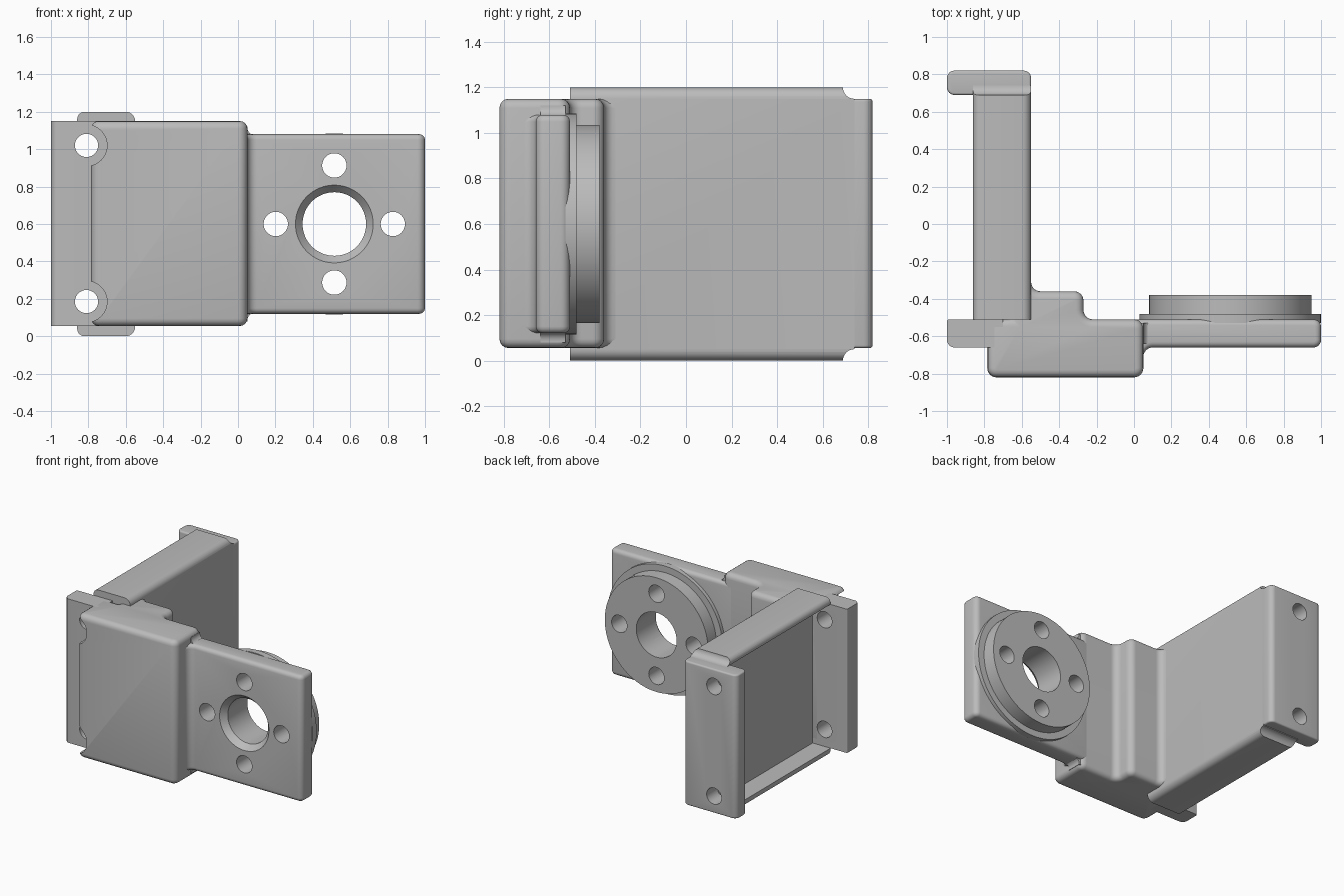
import bpy, bmesh, math
from mathutils import Vector, Matrix

if "Cube" in bpy.data.objects:
    bpy.data.objects.remove(bpy.data.objects["Cube"], do_unlink=True)

grey = bpy.data.materials.new("plain grey")
grey.use_nodes = True
grey.diffuse_color = (0.5, 0.5, 0.5, 1)
grey.node_tree.nodes["Principled BSDF"].inputs["Base Color"].default_value = (0.5, 0.5, 0.5, 1)


def add_object(name, bm):
    bmesh.ops.recalc_face_normals(bm, faces=bm.faces)
    mesh = bpy.data.meshes.new(name)
    bm.to_mesh(mesh)
    bm.free()
    mesh.materials.append(grey)
    obj = bpy.data.objects.new(name, mesh)
    bpy.context.collection.objects.link(obj)
    return obj


def rounded(corners, steps=6):
    """Outline from right-angled corners (u, v, radius)."""
    out = []
    for i, (u, v, r) in enumerate(corners):
        p = Vector((u, v))
        if r == 0:
            out.append(p)
            continue
        a = (Vector(corners[i - 1][:2]) - p).normalized() * r
        b = (Vector(corners[(i + 1) % len(corners)][:2]) - p).normalized() * r
        for k in range(steps + 1):
            t = math.pi / 2 * k / steps
            out.append(p + a + b - b * math.cos(t) - a * math.sin(t))
    return out


def extrude(name, corners, lo, hi, axis="Z", bevel=0):
    bm = bmesh.new()
    place = (lambda p: (p.x, p.y, lo)) if axis == "Z" else (lambda p: (p.x, lo, p.y))
    face = bm.faces.new([bm.verts.new(place(p)) for p in rounded(corners)])
    new = bmesh.ops.extrude_face_region(bm, geom=[face])["geom"]
    shift = Vector((0, 0, hi - lo)) if axis == "Z" else Vector((0, hi - lo, 0))
    bmesh.ops.translate(bm, vec=shift, verts=[g for g in new if isinstance(g, bmesh.types.BMVert)])
    obj = add_object(name, bm)
    if bevel:
        mod = obj.modifiers.new("round", "BEVEL")
        mod.width, mod.segments = bevel, 4
        mod.limit_method, mod.angle_limit = "ANGLE", math.radians(50)
        mod.use_clamp_overlap = False
    return obj


def rod(name, x, z, y0, y1, r0, r1=None, sides=64):
    """Round bar along y, radius r0 at y0 and r1 at y1."""
    bm = bmesh.new()
    bmesh.ops.create_cone(bm, cap_ends=True, segments=sides, radius1=r1 or r0, radius2=r0, depth=y1 - y0,
                          matrix=Matrix.Translation((x, (y0 + y1) / 2, z)) @ Matrix.Rotation(math.pi / 2, 4, "X"))
    return add_object(name, bm)


def rect(x0, x1, y0, y1, r):
    return [(x0, y0, r), (x1, y0, r), (x1, y1, r), (x0, y1, r)]


# Main block with the rear step and the fillet into the arm
body = extrude("main_block", [
    (-.785, -.82, .05), (.05, -.82, .05), (.05, -.51, .05), (-.27, -.51, .05), (-.27, -.36, .05),
    (-.55, -.36, .05), (-.55, -.27, 0), (-.65, -.27, 0), (-.65, -.51, 0), (-.785, -.51, 0)],
    .055, 1.15, bevel=.04)

# Side plate with fillets where it meets the block
plate = extrude("side_plate", [
    (-.05, -.75, 0), (.05, -.75, 0), (.05, -.66, .05), (1, -.66, .04), (1, -.51, .04), (-.05, -.51, 0)],
    .12, 1.08, bevel=.03)
extrude("plate_blend", [
    (0, .08, 0), (.05, .08, 0), (.05, .125, .04), (.12, .125, 0),
    (.12, 1.075, 0), (.05, 1.075, .04), (.05, 1.12, 0), (0, 1.12, 0)], -.64, -.53, axis="Y")

# Round boss behind the side plate
rim = rod("boss_rim", .515, .6, -.53, -.482, .485, sides=96)
boss = rod("boss", .515, .6, -.53, -.38, .435, sides=96)

# Channel-shaped arm, open towards the outer side
arm = extrude("channel_arm", [
    (-.86, 0, .04), (-.55, 0, .05), (-.55, 1.2, .05), (-.86, 1.2, .04),
    (-.86, 1.15, 0), (-.71, 1.15, 0), (-.71, .055, 0), (-.86, .055, 0)], -.51, .74, axis="Y")

# Mounting flanges at the two ends of the arm
front_flange = extrude("front_flange", [
    (-1, -.66, .04), (-.7, -.66, 0), (-.7, -.51, 0), (-1, -.51, .01)], .055, 1.15)
rear_flange = extrude("rear_flange", rect(-1, -.55, .69, .82, .04), .055, 1.15, bevel=.012)

# Cutters for the holes and notches
cutters = []


def cut(cutter, *targets):
    cutter.hide_render = True
    cutters.append(cutter)
    for target in targets:
        mod = target.modifiers.new("cut", "BOOLEAN")
        mod.operation, mod.solver, mod.object = "DIFFERENCE", "EXACT", cutter


for z in (.185, 1.02):
    cut(rod("mount_hole", -.81, z, -1, 1, .062), body, front_flange, rear_flange)
    cut(rod("screw_recess", -.81, z, -1, -.66, .11), body)
cut(rod("centre_hole", .515, .6, -1, 0, .17), plate, rim, boss)
cut(rod("centre_chamfer", .515, .6, -.68, -.61, .225, .165), plate)
for k in range(4):
    a = k * math.pi / 2
    cut(rod("small_hole", .515 + .313 * math.cos(a), .6 + .313 * math.sin(a), -1, 0, .065),
        plate, rim, boss)
for z in (0, 1.2):
    bm = bmesh.new()
    bmesh.ops.create_cone(bm, cap_ends=True, segments=32, radius1=.05, radius2=.05, depth=1,
                          matrix=Matrix.Translation((-.7, .74, z)) @ Matrix.Rotation(math.pi / 2, 4, "Y"))
    cut(add_object("arm_end_notch", bm), arm)

# Apply the modifiers, drop the cutters and shade
bpy.context.view_layer.update()
deps = bpy.context.evaluated_depsgraph_get()
parts = [o for o in bpy.context.collection.objects
         if o.type == "MESH" and o not in cutters and grey.name in o.data.materials]
baked = [bpy.data.meshes.new_from_object(o.evaluated_get(deps)) for o in parts]
for obj, mesh in zip(parts, baked):
    obj.modifiers.clear()
    obj.data = mesh
for c in cutters:
    bpy.data.objects.remove(c, do_unlink=True)
bpy.ops.object.select_all(action="DESELECT")
for obj in parts:
    obj.select_set(True)
bpy.context.view_layer.objects.active = parts[0]
bpy.ops.object.shade_smooth_by_angle(angle=math.radians(35))
